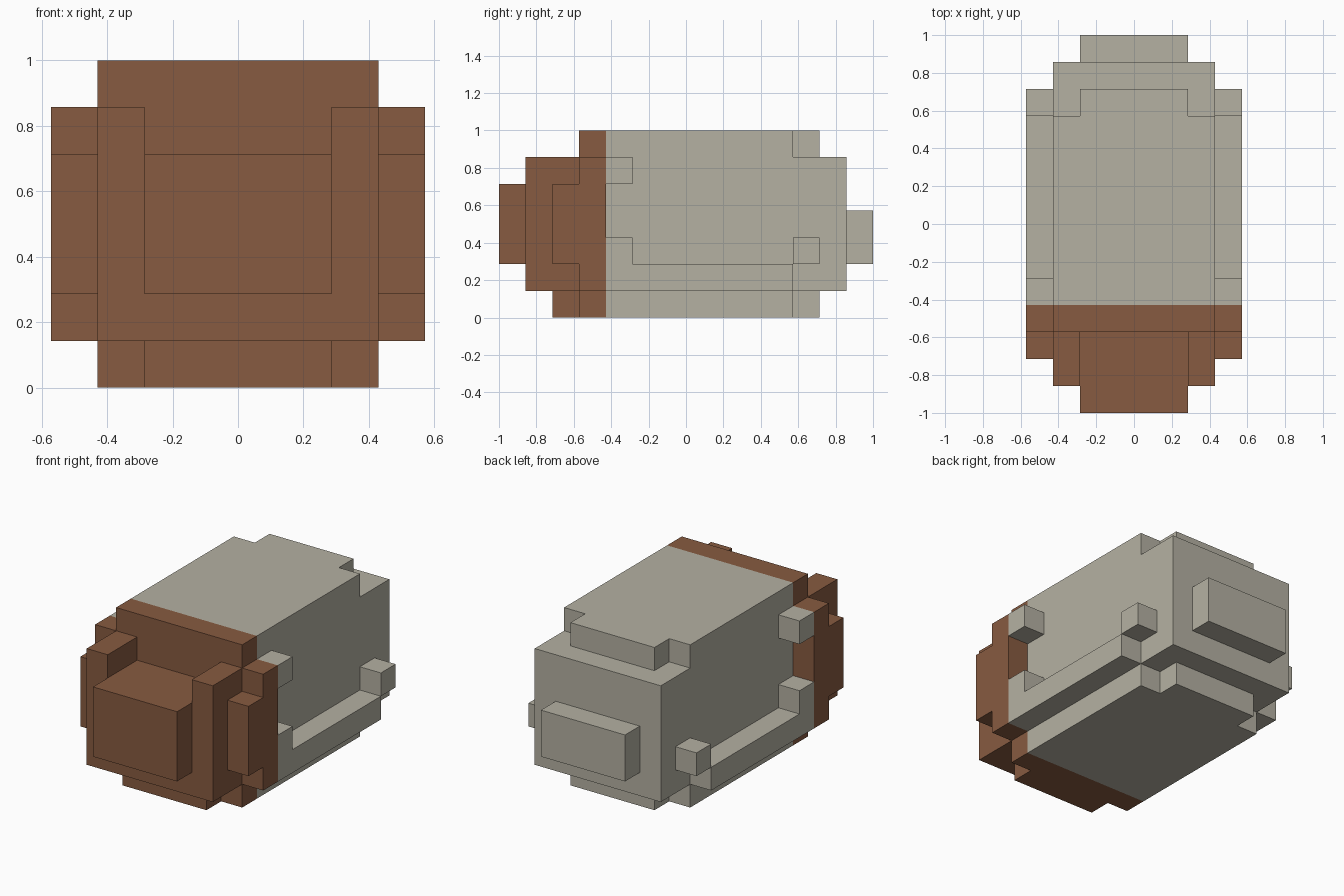
import bpy, bmesh, math
from itertools import product
from mathutils import Vector

old = bpy.data.objects.get("Cube")
if old:
    bpy.data.objects.remove(old, do_unlink=True)

U = 1 / 7  # size of one block


def material(name, rgb):
    m = bpy.data.materials.new(name)
    m.use_nodes = True
    colour = (*rgb, 1)
    m.diffuse_color = colour
    m.node_tree.nodes["Principled BSDF"].inputs["Base Color"].default_value = colour
    return m


brown = material("brown", (0.245, 0.104, 0.052))
grey = material("warm_grey", (0.46, 0.44, 0.365))


def box(x, y, z):
    """Set of unit cells filling the block ranges x, y and z."""
    return set(product(range(*x), range(*y), range(*z)))


def pair(x, y, z):
    """A box on the left side and its mirror on the right."""
    return box(x, y, z) | box((-x[1], -x[0]), y, z)


wide, narrow = (-3, 3), (-2, 2)
parts = {
    # front, brown
    "nose": (brown, box(narrow, (-7, -6), (2, 5))),
    "front_body": (brown, box(wide, (-6, -3), (1, 5)) | box(wide, (-4, -3), (5, 6))),
    "front_corner_posts": (brown, pair((2, 3), (-6, -4), (5, 6))),
    "front_roof": (brown, box(wide, (-4, -3), (6, 7))),
    "front_base": (brown, box(wide, (-4, -3), (0, 1)) | box(narrow, (-5, -4), (0, 1))),
    "side_collars": (brown, pair((3, 4), (-4, -3), (1, 6))),
    "cheek_plates": (brown, pair((3, 4), (-5, -4), (2, 5))),
    # rear, grey
    "rear_body": (grey, box(wide, (-3, 6), (1, 6))),
    "rear_roof": (grey, box(wide, (-3, 4), (6, 7)) | box(narrow, (4, 5), (6, 7))),
    "rear_base": (grey, box(wide, (-3, 4), (0, 1)) | box(narrow, (4, 5), (0, 1))),
    "tail_plate": (grey, box(narrow, (6, 7), (2, 4))),
    "side_rails": (grey, pair((3, 4), (-3, 4), (1, 2))),
    "rail_front_blocks": (grey, pair((3, 4), (-3, -2), (2, 3))),
    "upper_side_blocks": (grey, pair((3, 4), (-3, -2), (5, 6))),
    "rail_rear_blocks": (grey, pair((3, 4), (4, 5), (2, 3))),
}
solid = set().union(*(cells for _, cells in parts.values()))


def build(name, mat, cells):
    """Skin the cells, leaving out faces buried in any part, and merge flat areas."""
    bm = bmesh.new()
    for cell in sorted(cells):
        centre = Vector(cell) + Vector((0.5, 0.5, 0.5))
        for axis, sign in product(range(3), (-1, 1)):
            n = Vector((0, 0, 0))
            n[axis] = sign
            if tuple(int(c + d) for c, d in zip(cell, n)) in solid:
                continue
            a = Vector((0, 0, 0))
            a[(axis + 1) % 3] = 0.5
            b = n.cross(a)
            mid = centre + n / 2
            corners = (mid - a - b, mid + a - b, mid + a + b, mid - a + b)
            bm.faces.new([bm.verts.new(c * U) for c in corners])
    bmesh.ops.remove_doubles(bm, verts=bm.verts, dist=U / 100)
    # merge flat faces only, so that every open corner stays in place
    bmesh.ops.dissolve_limit(bm, angle_limit=math.radians(1), verts=[], edges=bm.edges)
    mesh = bpy.data.meshes.new(name)
    bm.to_mesh(mesh)
    bm.free()
    mesh.materials.append(mat)
    bpy.context.scene.collection.objects.link(bpy.data.objects.new(name, mesh))


for name, (mat, cells) in parts.items():
    build(name, mat, cells)
